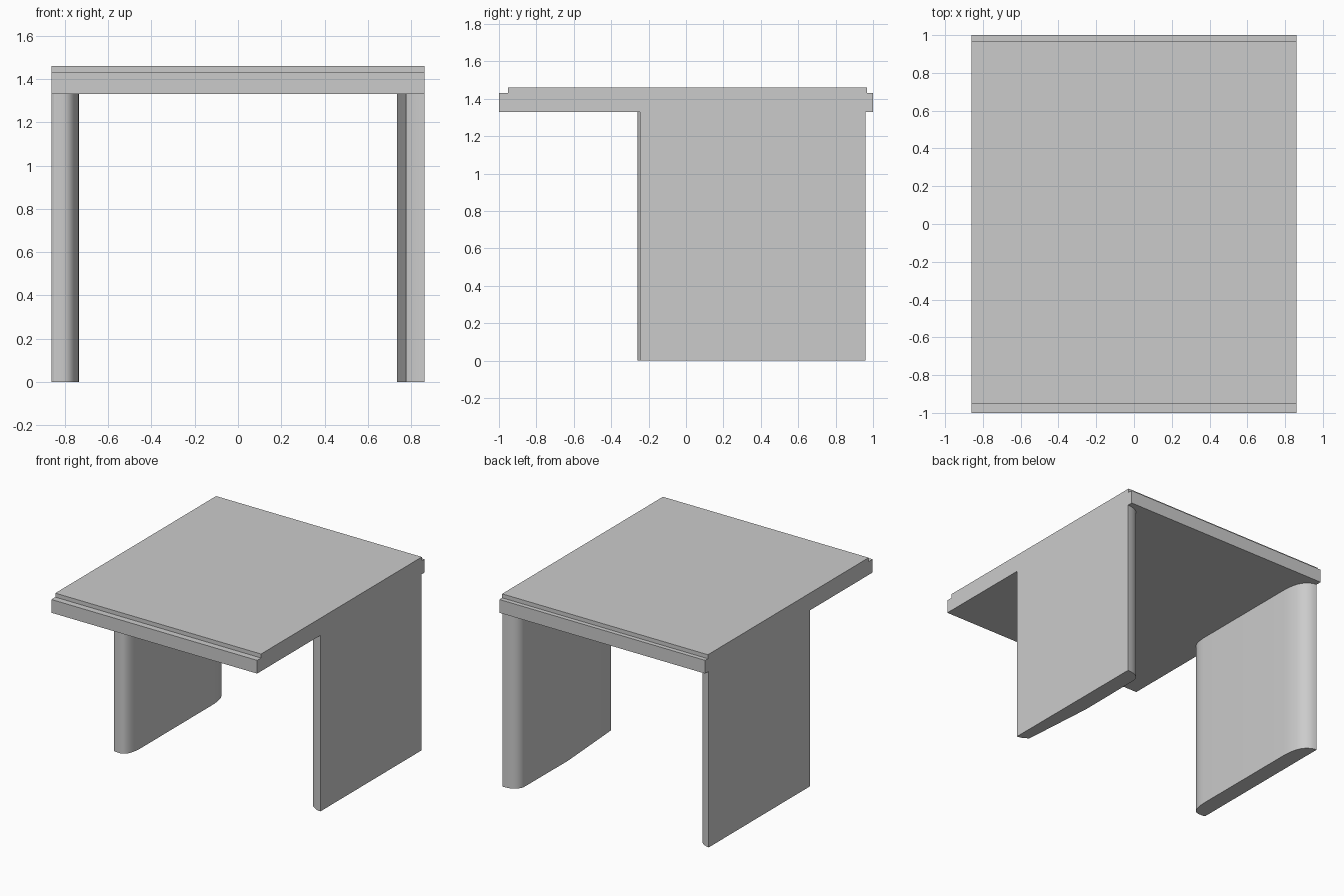
import bpy, bmesh

if "Cube" in bpy.data.objects:
    bpy.data.objects.remove(bpy.data.objects["Cube"])


def extrude(name, points, vector, smooth=False):
    """Closed solid made by extruding a planar outline along a vector."""
    bm = bmesh.new()
    face = bm.faces.new([bm.verts.new(p) for p in points])
    res = bmesh.ops.extrude_face_region(bm, geom=[face])
    moved = [g for g in res["geom"] if isinstance(g, bmesh.types.BMVert)]
    bmesh.ops.translate(bm, verts=moved, vec=vector)
    bmesh.ops.recalc_face_normals(bm, faces=bm.faces)
    mesh = bpy.data.meshes.new(name)
    bm.to_mesh(mesh)
    bm.free()
    obj = bpy.data.objects.new(name, mesh)
    bpy.context.collection.objects.link(obj)
    if smooth:
        bpy.ops.object.select_all(action='DESELECT')
        obj.select_set(True)
        bpy.context.view_layer.objects.active = obj
        bpy.ops.object.shade_smooth_by_angle(angle=0.5)
    return obj


def curve(a, b, c, steps=10):
    """Quadratic rounded corner from a to c, pulled towards b."""
    return [tuple((1 - t) ** 2 * p + 2 * t * (1 - t) * q + t * t * r
                  for p, q, r in zip(a, b, c))
            for t in (i / steps for i in range(steps + 1))]


HALF_W, UNDER, STEP, TOP = 0.86, 1.33, 1.43, 1.46

# Table top: slab with a shallow step along the front and back edges
profile = [(-1, UNDER), (1, UNDER), (1, STEP), (0.967, STEP),
           (0.967, TOP), (-0.953, TOP), (-0.953, STEP), (-1, STEP)]
extrude("table_top", [(-HALF_W, y, z) for y, z in profile], (2 * HALF_W, 0, 0))

# Left panel leg: flat outside, rounded inner corners
left = [(-HALF_W, -0.25), (-0.85, -0.257)]
left += curve((-0.81, -0.26), (-0.74, -0.26), (-0.735, -0.12))
left += curve((-0.735, 0.74), (-0.735, 0.945), (-HALF_W, 0.957))
extrude("left_leg", [(x, y, 0) for x, y in left], (0, 0, UNDER), smooth=True)

# Right panel leg: flat outside, inner face tapering towards the front
right = [(HALF_W, -0.246), (0.82, -0.237), (0.776, -0.21), (0.735, 0.36)]
right += curve((0.738, 0.885), (0.755, 0.96), (HALF_W, 0.96), 6)
extrude("right_leg", [(x, y, 0) for x, y in right], (0, 0, UNDER), smooth=True)
